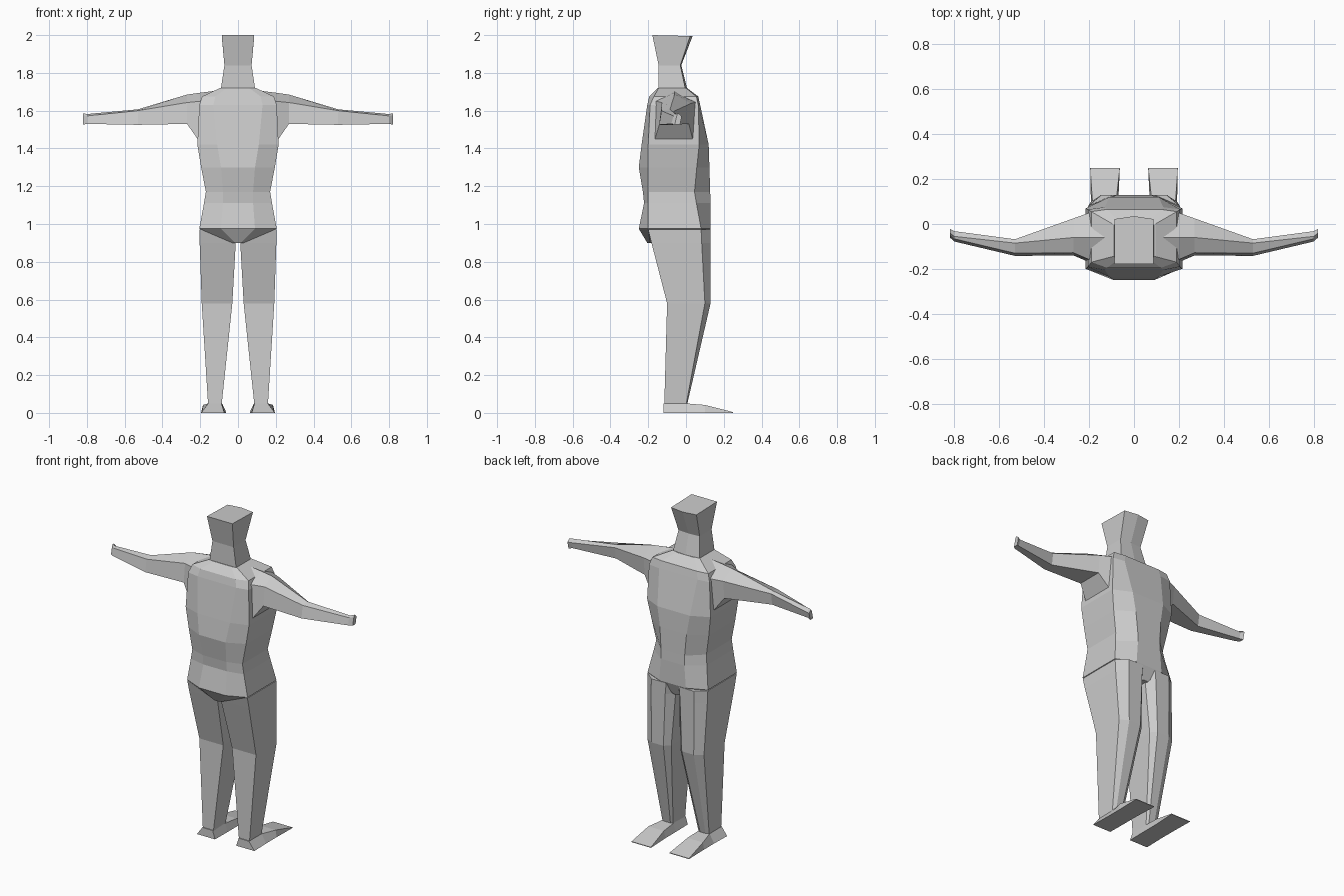
import bpy, bmesh


def loft(name, rings, mirror=False):
    """Skin closed rings of points, cap both ends, optionally mirror in x."""
    bm = bmesh.new()
    loops = [[bm.verts.new(p) for p in ring] for ring in rings]
    n = len(loops[0])
    for a, b in zip(loops, loops[1:]):
        for i in range(n):
            j = (i + 1) % n
            bm.faces.new((a[i], a[j], b[j], b[i]))
    bm.faces.new(loops[0])
    bm.faces.new(loops[-1])
    bmesh.ops.recalc_face_normals(bm, faces=bm.faces)
    me = bpy.data.meshes.new(name)
    bm.to_mesh(me)
    bm.free()
    ob = bpy.data.objects.new(name, me)
    bpy.context.collection.objects.link(ob)
    if mirror:
        ob.modifiers.new("Mirror", 'MIRROR')
    return ob


def symmetric(half):
    """Complete a half ring (x >= 0, back centre to front centre)."""
    return half + [(-x, y, z) for x, y, z in reversed(half[1:-1])]


# Head and neck: z, half width, back y, front corner y, front centre y
head = [(1.70, .093, -.147, .0, .01), (1.84, .072, -.145, -.03, -.025),
        (1.995, .086, -.178, .022, .035)]
loft("head", [symmetric([(0, b, z + (.005 if z > 1.9 else 0)), (w, b, z + (.005 if z > 1.9 else 0)),
                         (w, c, z), (0, f, z)]) for z, w, b, c, f in head])

# Torso: z, side x, middle x, back y, back side y, front side y, front y
torso = [(1.72, .095, .06, -.15, -.145, .0, .005),
         (1.675, .19, .12, -.195, -.17, .055, .065),
         (1.63, .205, .13, -.205, -.19, .065, .075),
         (1.42, .215, .11, -.235, -.2, .07, .12),
         (1.30, .195, .09, -.25, -.2, .057, .124),
         (1.17, .17, .08, -.228, -.2, .045, .128),
         (1.11, .18, .08, -.222, -.2, .055, .13),
         (0.975, .205, .09, -.25, -.2, .08, .13),
         (0.90, .03, .015, -.205, -.19, .08, .10)]
loft("torso", [symmetric([(0, b, z), (m, b, z), (s, bs, z), (s, fs, z), (m, f, z), (0, f, z)])
               for z, s, m, b, bs, fs, f in torso])

# Arms: x, top y, back y, front y, top z, back upper z, bottom z
arm = [(.12, -.06, -.17, .04, 1.705, 1.66, 1.45),
       (.20, -.06, -.17, .05, 1.695, 1.65, 1.43),
       (.27, -.06, -.14, .025, 1.685, 1.643, 1.53),
       (.53, -.085, -.142, -.068, 1.607, 1.60, 1.525),
       (.80, -.055, -.078, -.032, 1.582, 1.572, 1.53),
       (.82, -.04, -.06, -.022, 1.586, 1.575, 1.526)]
loft("arm", [[(x, ty, tz), (x, b + .012, uz), (x, b, lz), (x, f - .01, lz), (x, f, uz - .005)]
             for x, ty, b, f, tz, uz, lz in arm], mirror=True)

# Legs: z, inner x, outer x, back y, front outer y, front y
leg = [(.97, .004, .204, -.2, .08, .13), (.90, .012, .203, -.183, .083, .13),
       (.58, .03, .192, -.1, .1, .13), (.04, .087, .158, -.115, .0, .005)]
loft("leg", [[(i, b, z), (o, b, z), (o, fo, z), (i + (o - i) * .7, f, z),
              (i + (o - i) * .2, f, z), (i, fo, z)] for z, i, o, b, fo, f in leg], mirror=True)

# Feet: y, sole inner/outer x, top inner/outer x, top z
foot = [(-.12, .072, .195, .088, .158, .05), (.0, .07, .192, .085, .16, .05),
        (.10, .07, .192, .08, .185, .042), (.25, .063, .195, .063, .195, .004)]
loft("foot", [[(a, y, 0), (b, y, 0), (d, y, z), (c, y, z)]
              for y, a, b, c, d, z in foot], mirror=True)
